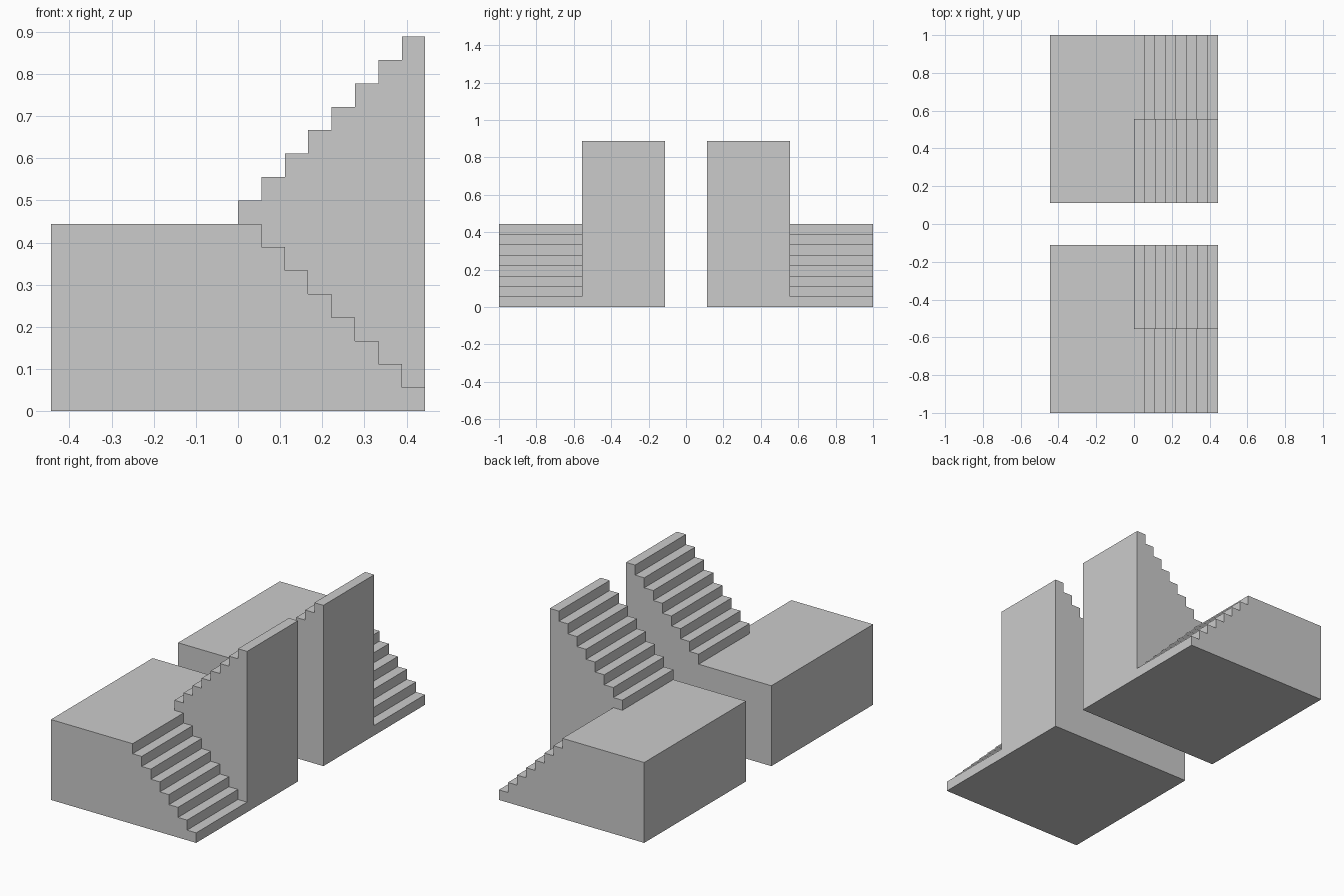
import bpy, bmesh, math

if "Cube" in bpy.data.objects:
    bpy.data.objects.remove(bpy.data.objects["Cube"])

U = 1 / 18            # one riser / tread
N = 8                 # steps per flight
INNER, MID, OUTER = 2, 10, 18


def steps(direction):
    """Stair outline from the landing edge to the far end, as (x, z)."""
    pts = [(0, N)]
    for i in range(N):
        z = N + 1 + i if direction > 0 else N - i
        pts += [(i, z), (i + 1, z)]
    return list(dict.fromkeys(pts))


bm = bmesh.new()


def face(points):
    bm.faces.new([bm.verts.new((x * U, y * U, z * U)) for x, y, z in points])


def flight(outline, y_mid, y_cap):
    """Extruded side profile, closed only on its outward side."""
    for (x1, z1), (x2, z2) in zip(outline, outline[1:] + outline[:1]):
        face([(x1, y_mid, z1), (x2, y_mid, z2), (x2, y_cap, z2), (x1, y_cap, z1)])
    face([(x, y_cap, z) for x, z in outline])


up, down = steps(1), steps(-1)
base = [(N, 0), (-N, 0), (-N, N)]

# Rising flight with its half of the landing
flight(up + [(N, 1)] + base, MID, INNER)
# Descending flight with its half of the landing
flight(down + base, MID, OUTER)
# Wall of the rising flight exposed above the descending one
face([(x, MID, z) for x, z in up + down[:0:-1]])

# Weld into one clean solid
bmesh.ops.remove_doubles(bm, verts=bm.verts[:], dist=1e-4)
bmesh.ops.recalc_face_normals(bm, faces=bm.faces[:])
bmesh.ops.dissolve_limit(bm, angle_limit=math.radians(1),
                         verts=bm.verts[:], edges=bm.edges[:])
bmesh.ops.recalc_face_normals(bm, faces=bm.faces[:])

mesh = bpy.data.meshes.new("split_staircase")
bm.to_mesh(mesh)
bm.free()
stairs = bpy.data.objects.new("split_staircase", mesh)
bpy.context.collection.objects.link(stairs)

# Matching staircase on the front side
mirror = stairs.modifiers.new("mirror", "MIRROR")
mirror.use_axis = (False, True, False)
mirror.use_mirror_merge = False
